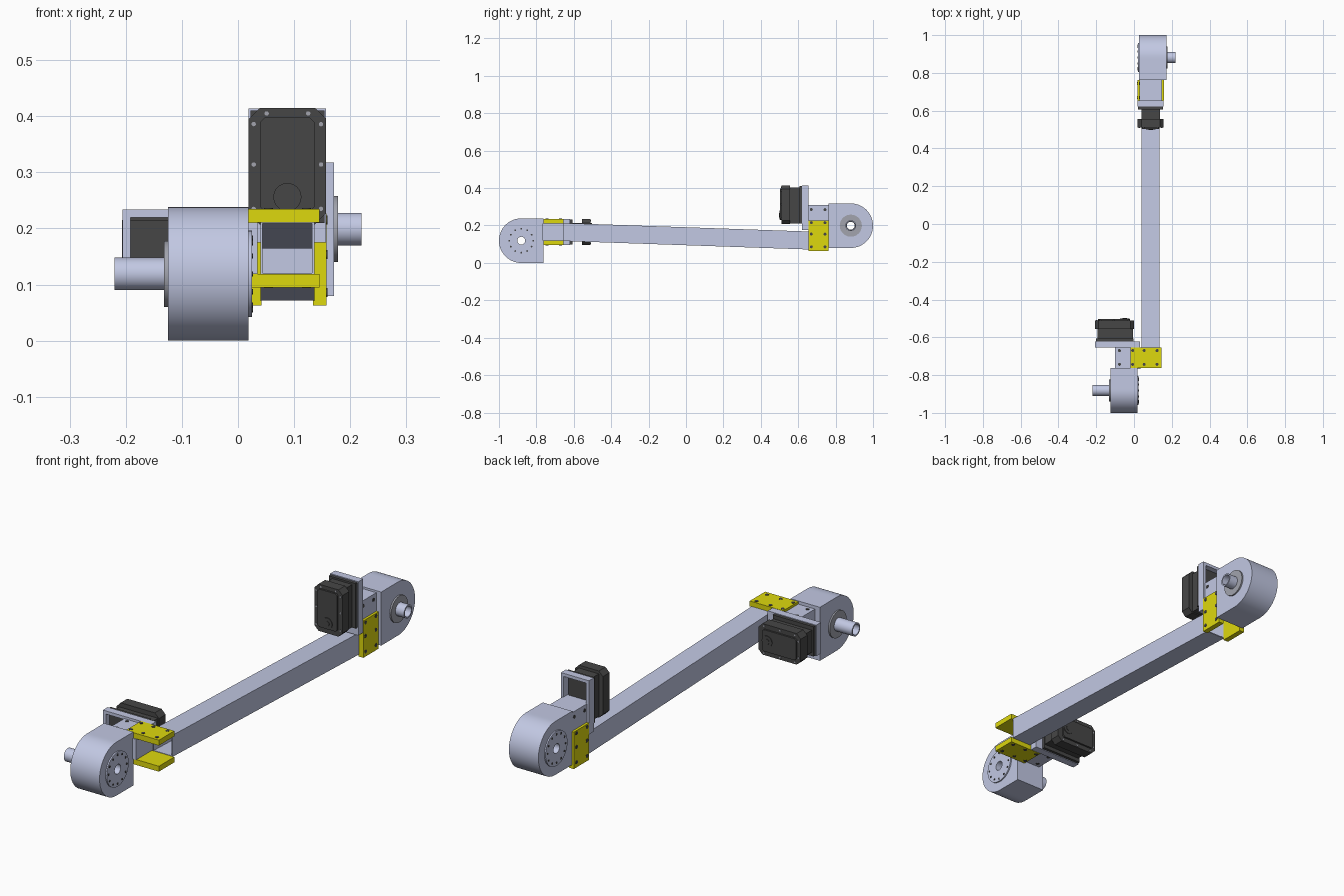
import bpy, bmesh, math
from mathutils import Vector

if "Cube" in bpy.data.objects:
    bpy.data.objects.remove(bpy.data.objects["Cube"])


def material(name, rgb):
    m = bpy.data.materials.new(name)
    m.use_nodes = True
    m.diffuse_color = (*rgb, 1)
    m.node_tree.nodes["Principled BSDF"].inputs["Base Color"].default_value = (*rgb, 1)
    return m


GREY = material("lavender_grey", (0.54, 0.58, 0.77))
STEEL = material("steel_grey", (0.36, 0.37, 0.42))
YELLOW = material("yellow", (0.73, 0.69, 0.004))
DARK = material("charcoal", (0.062, 0.062, 0.062))


def finish(name, bm, mat, smooth=False):
    bmesh.ops.recalc_face_normals(bm, faces=bm.faces)
    me = bpy.data.meshes.new(name)
    bm.to_mesh(me)
    bm.free()
    me.materials.append(mat)
    ob = bpy.data.objects.new(name, me)
    bpy.context.collection.objects.link(ob)
    if smooth:
        bpy.ops.object.select_all(action='DESELECT')
        ob.select_set(True)
        bpy.context.view_layer.objects.active = ob
        bpy.ops.object.shade_smooth_by_angle(angle=math.radians(35))
    return ob


def add_prism(bm, frame, pts, a, b, axis):
    """Extrude a 2D outline from a to b along the given axis of a local frame."""
    def place(p, d):
        c = list(p)
        c.insert(axis, d)
        return bm.verts.new(frame(*c))
    lo = [place(p, a) for p in pts]
    hi = [place(p, b) for p in pts]
    bm.faces.new(lo)
    bm.faces.new(hi)
    n = len(pts)
    for i in range(n):
        j = (i + 1) % n
        bm.faces.new((lo[i], lo[j], hi[j], hi[i]))


def boxes(name, frame, ranges, mat):
    bm = bmesh.new()
    for (u0, u1), (v0, v1), (w0, w1) in ranges:
        add_prism(bm, frame, [(u0, v0), (u1, v0), (u1, v1), (u0, v1)], w0, w1, 2)
    return finish(name, bm, mat)


def discs(name, frame, centres, r, a, b, axis, mat, n=16):
    bm = bmesh.new()
    for p, q in centres:
        pts = [(p + r * math.cos(2 * math.pi * i / n), q + r * math.sin(2 * math.pi * i / n)) for i in range(n)]
        add_prism(bm, frame, pts, a, b, axis)
    return finish(name, bm, mat, True)


def ring(name, centre, x0, x1, r_out, r_in, mat, n=64):
    """Hollow part around the x axis; r_out may depend on the angle."""
    bm = bmesh.new()
    rows = []
    for i in range(n):
        t = 2 * math.pi * i / n
        ro = r_out(t) if callable(r_out) else r_out
        rows.append([bm.verts.new((x, centre[0] + r * math.cos(t), centre[1] + r * math.sin(t)))
                     for x, r in ((x0, r_in), (x0, ro), (x1, ro), (x1, r_in))])
    for i in range(n):
        p, q = rows[i], rows[(i + 1) % n]
        for k in range(4):
            m = (k + 1) % 4
            bm.faces.new((p[k], p[m], q[m], q[k]))
    return finish(name, bm, mat, True)


# Beam: slightly sloping square tube, open at both ends
def beam_frame(x, z, y):
    return Vector((0.088 + x, y, 0.1425 - 0.0345 * y + z))


h, t = 0.048, 0.004
boxes("beam", beam_frame, [
    ((-h, h), (h - t, h), (-0.655, 0.655)), ((-h, h), (-h, t - h), (-0.655, 0.655)),
    ((-h, t - h), (t - h, h - t), (-0.655, 0.655)), ((h - t, h), (t - h, h - t), (-0.655, 0.655))], GREY)


# Bracket frames: u towards the motor, v across the clamp plates, w towards the drum
def front_frame(u, v, w):
    return Vector((0.088 - u, -0.655 - w, 0.165 + v))


def rear_frame(u, v, w):
    return Vector((0.088 + v, 0.655 + w, 0.12 + u))


def bracket(side, f):
    # Clamp plates gripping the beam end and the block
    for s, label in ((1, "a"), (-1, "b")):
        boxes(f"{side}_clamp_plate_{label}", f,
              [((-0.057, 0.107), sorted((s * 0.046, s * 0.070)), (0, 0.108))], YELLOW)
        discs(f"{side}_clamp_bolts_{label}", f,
              [(u, w) for u in (-0.034, 0.034, 0.095) for w in (0.015, 0.088)],
              0.008, s * 0.069, s * 0.0715, 1, DARK)
        discs(f"{side}_block_bolts_{label}", f, [(0.165, 0.015), (0.165, 0.088)],
              0.008, s * 0.058, s * 0.0605, 1, DARK)
    # Block joining clamp, motor plate and drum
    boxes(f"{side}_block", f, [((0.053, 0.107), (-0.046, 0.046), (0, 0.112)),
                               ((0.107, 0.189), (-0.059, 0.059), (0, 0.112))], GREY)
    # Motor plate with a window
    boxes(f"{side}_motor_plate", f, [
        ((0.055, 0.189), (-0.069, 0.069), (-0.034, 0)),
        ((0.189, 0.280), (0.055, 0.069), (-0.034, 0)),
        ((0.189, 0.280), (-0.069, -0.055), (-0.034, 0)),
        ((0.280, 0.294), (-0.069, 0.069), (-0.034, 0))], GREY)
    # Motor body, mounting flange and cover
    boxes(f"{side}_motor_body", f, [((0.092, 0.282), (-0.049, 0.049), (-0.130, -0.026)),
                                    ((0.090, 0.290), (-0.066, 0.066), (-0.048, -0.034))], DARK)

    def outline(u0, u1, v, c):
        return [(u0, c - v), (u0 + c, -v), (u1 - c, -v), (u1, c - v),
                (u1, v - c), (u1 - c, v), (u0 + c, v), (u0, v - c)]
    bm = bmesh.new()
    add_prism(bm, f, outline(0.087, 0.295, 0.069, 0.020), -0.145, -0.098, 2)
    finish(f"{side}_motor_cover", bm, DARK)
    bm = bmesh.new()
    add_prism(bm, f, outline(0.110, 0.278, 0.048, 0.008), -0.153, -0.144, 2)
    finish(f"{side}_motor_panel", bm, DARK)
    discs(f"{side}_motor_hub", f, [(0.136, 0)], 0.025, -0.156, -0.152, 2, DARK, 32)
    discs(f"{side}_motor_hub_cap", f, [(0.136, 0)], 0.012, -0.158, -0.155, 2, DARK, 24)
    discs(f"{side}_motor_screws", f,
          [(u, s * v) for s in (1, -1) for u, v in ((0.285, 0.037), (0.266, 0.060), (0.194, 0.060), (0.115, 0.060))],
          0.004, -0.1465, -0.144, 2, STEEL, 10)


bracket("front", front_frame)
bracket("rear", rear_frame)


# Joint drums: round outside, square towards the beam
def joint(side, cy, cz, x_disc, x_shaft, tip):
    d = 1 if x_shaft > x_disc else -1
    toward = -1 if cy > 0 else 1
    R = 0.119

    def outline(a):
        if math.cos(a) * toward <= 1e-6:
            return R
        return R / max(abs(math.cos(a)), abs(math.sin(a)))
    c = (cy, cz)
    ring(f"{side}_drum", c, x_disc, x_shaft, outline, 0.022, GREY)
    ring(f"{side}_output_disc", c, x_disc - d * 0.006, x_disc, 0.077, 0.021, GREY)
    ring(f"{side}_shaft_flange", c, x_shaft, x_shaft + d * 0.007, 0.059, 0.022, STEEL)
    ring(f"{side}_shaft", c, x_shaft, tip, 0.029, 0.023, GREY, 40)
    pts = [(cy + 0.064 * math.cos(k * math.pi / 6), cz + 0.064 * math.sin(k * math.pi / 6)) for k in range(12)]
    discs(f"{side}_disc_bolts", lambda x, y, z: Vector((x, y, z)), pts, 0.005,
          x_disc - d * 0.0075, x_disc - d * 0.005, 0, DARK, 10)


joint("front", -0.881, 0.119, 0.019, -0.125, -0.22)
joint("rear", 0.881, 0.199, 0.026, 0.171, 0.22)
